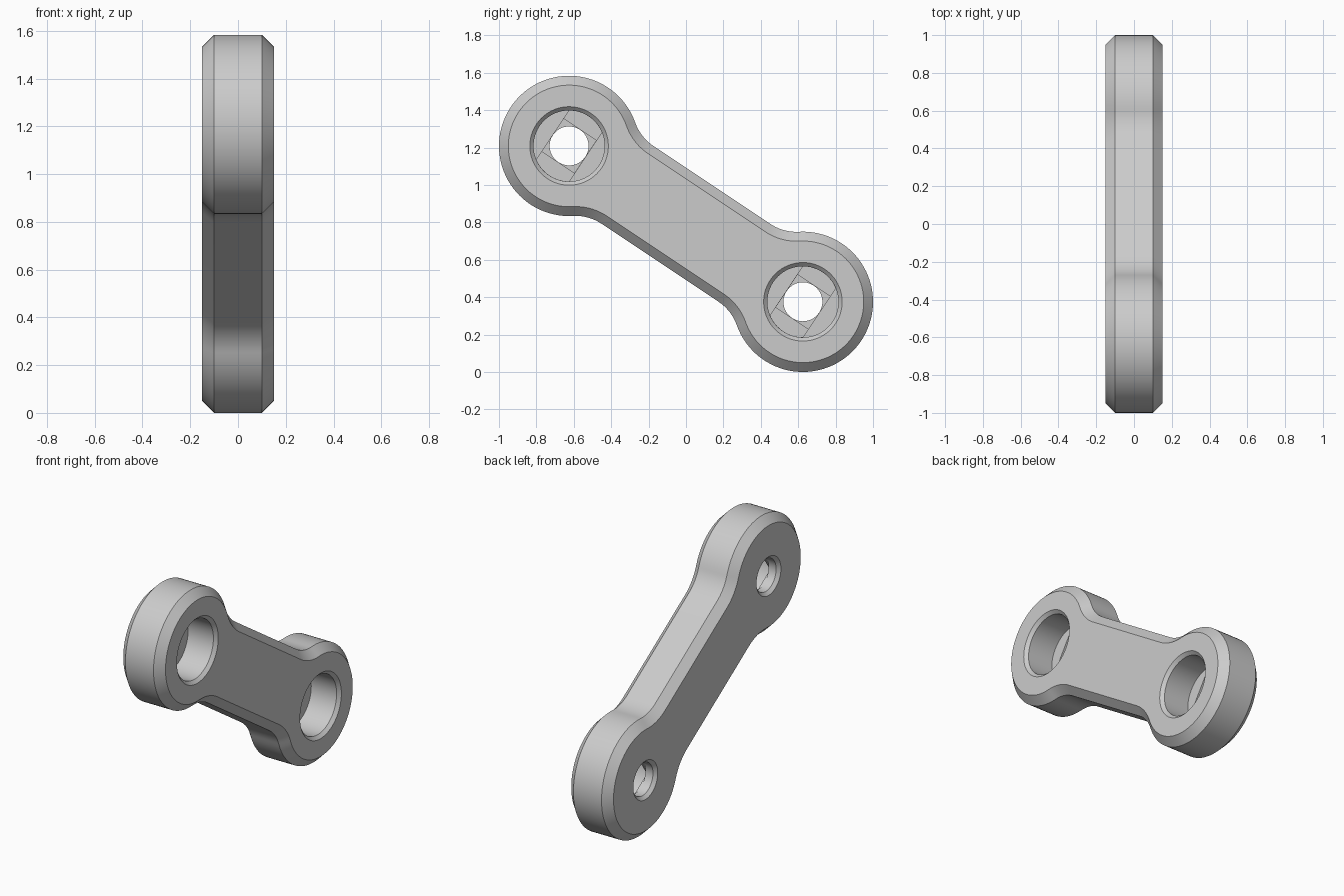
import bpy, bmesh
from math import sin, cos, radians, atan2, hypot

if "Cube" in bpy.data.objects:
    bpy.data.objects.remove(bpy.data.objects["Cube"])

# Main dimensions
HALF = 0.15                      # half thickness
EDGE = 0.05                      # outer chamfer
END_R, FILLET_R, ARM = 0.375, 0.25, 0.25
REACH_Y, DROP_Z = 0.625, 0.4167  # end centres measured from the middle
MID_Z = END_R + DROP_Z
L = hypot(REACH_Y, DROP_Z)
DY, DZ = REACH_Y / L, -DROP_Z / L
BORE_R, HOLE_R, LIP = 0.19, 0.105, 0.02
FLOOR, STEP = -0.05, 0.0133      # bore floor and bridging layer height

steel = bpy.data.materials.new("light grey")
steel.use_nodes = True
GREY = (0.6, 0.6, 0.6, 1)
steel.diffuse_color = GREY
steel.node_tree.nodes["Principled BSDF"].inputs["Base Color"].default_value = GREY


def place(x, u, v):
    """Link coordinates (along, across) to world."""
    return x, DY * u - DZ * v, MID_Z + DZ * u + DY * v


def arc(cu, cv, r, start, end, n):
    angles = [radians(start + (end - start) * i / n) for i in range(n + 1)]
    return [(cu + r * cos(a), cv + r * sin(a)) for a in angles]


def circle(cu, r):
    return arc(cu, 0, r, 0, 360, 64)[:-1]


def loft(name, sections):
    """Closed solid through equal-length loops at successive x positions."""
    bm = bmesh.new()
    rings = [[bm.verts.new(place(x, u, v)) for u, v in loop] for x, loop in sections]
    n = len(rings[0])
    for a, b in zip(rings, rings[1:]):
        for i in range(n):
            j = (i + 1) % n
            bm.faces.new((a[i], a[j], b[j], b[i]))
    bm.faces.new(rings[0])
    bm.faces.new(rings[-1])
    bmesh.ops.recalc_face_normals(bm, faces=bm.faces)
    mesh = bpy.data.meshes.new(name)
    bm.to_mesh(mesh)
    bm.free()
    mesh.materials.append(steel)
    obj = bpy.data.objects.new(name, mesh)
    bpy.context.collection.objects.link(obj)
    return obj


def outline(inset):
    """Two round ends blended into a straight arm."""
    r, f = END_R - inset, FILLET_R + inset
    cv = ARM + FILLET_R
    cu = L - ((END_R + FILLET_R) ** 2 - cv ** 2) ** 0.5
    tilt = radians(0) + atan2(cv, L - cu) * 180 / 3.14159265
    half = arc(cu, -cv, f, 90, tilt, 12)
    half += arc(L, 0, r, tilt - 180, 180 - tilt, 64)[1:-1]
    half += arc(cu, cv, f, -tilt, -90, 12)
    return half + [(-u, -v) for u, v in half]


# Link body with chamfered rims
link = loft("link_body", [(-HALF, outline(EDGE)), (EDGE - HALF, outline(0)),
                          (HALF - EDGE, outline(0)), (HALF, outline(EDGE))])

# Cutters for each end: bore, bridging slot, bridging square, through hole
cutters = []
for side, c in (("rear", L), ("front", -L)):
    cutters.append(loft(side + "_bore_cutter", [
        (FLOOR, circle(c, BORE_R)), (HALF - LIP, circle(c, BORE_R)),
        (HALF, circle(c, BORE_R + LIP)), (HALF + LIP, circle(c, BORE_R + 2 * LIP))]))
    chord = (BORE_R ** 2 - HOLE_R ** 2) ** 0.5
    bend = atan2(chord, HOLE_R) * 180 / 3.14159265
    r = BORE_R - 0.0005
    slot = arc(c, 0, r, bend, 180 - bend, 16) + arc(c, 0, r, bend - 180, -bend, 16)
    cutters.append(loft(side + "_slot_cutter", [(FLOOR - STEP, slot), (0, slot)]))
    h = HOLE_R - 0.0005
    square = [(c + a * h, b * h) for a, b in ((1, 1), (-1, 1), (-1, -1), (1, -1))]
    cutters.append(loft(side + "_square_cutter", [(FLOOR - 2 * STEP, square), (0.01, square)]))
    r = HOLE_R - 0.001
    cutters.append(loft(side + "_hole_cutter", [
        (-HALF - LIP, circle(c, r + 2 * LIP)), (-HALF, circle(c, r + LIP)),
        (LIP - HALF, circle(c, r)), (0.02, circle(c, r))]))

for cutter in cutters:
    cutter.hide_render = True
    mod = link.modifiers.new(cutter.name, "BOOLEAN")
    mod.operation, mod.solver, mod.object = "DIFFERENCE", "EXACT", cutter

# Bake the cuts and drop the cutters
graph = bpy.context.evaluated_depsgraph_get()
graph.update()
baked = bpy.data.meshes.new_from_object(link.evaluated_get(graph))
link.modifiers.clear()
link.data = baked
for cutter in cutters:
    bpy.data.objects.remove(cutter)

# Smooth curved walls, crisp chamfers
for obj in bpy.context.selected_objects:
    obj.select_set(False)
link.select_set(True)
bpy.context.view_layer.objects.active = link
bpy.ops.object.shade_smooth_by_angle(angle=radians(30))
